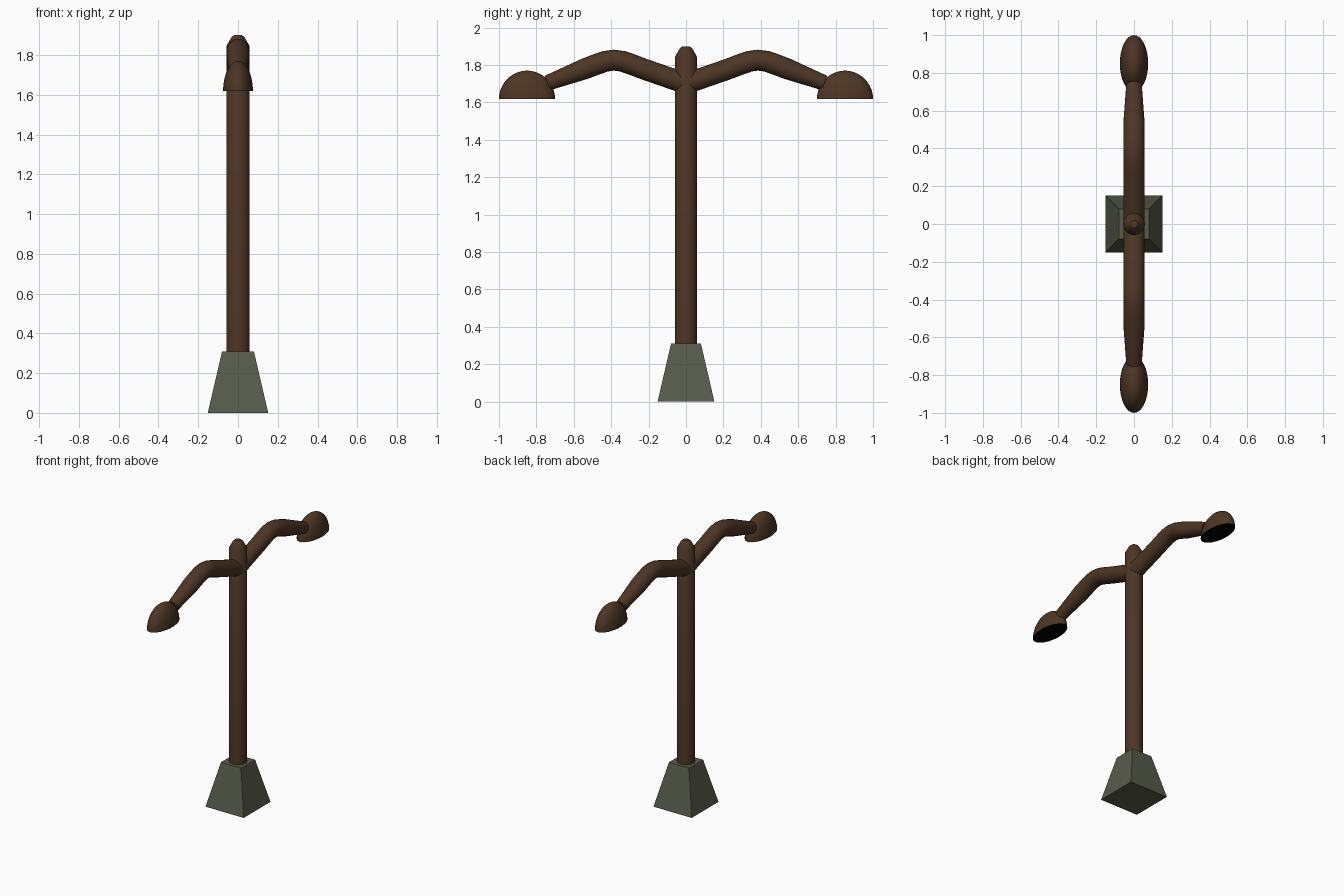
import bpy, bmesh, math
from mathutils import Vector

if "Cube" in bpy.data.objects:
    bpy.data.objects.remove(bpy.data.objects["Cube"])


def material(name, rgb):
    m = bpy.data.materials.new(name)
    m.diffuse_color = (*rgb, 1)
    m.use_nodes = True
    m.node_tree.nodes["Principled BSDF"].inputs["Base Color"].default_value = m.diffuse_color
    return m


BROWN = material("brown_metal", (0.075, 0.037, 0.018))
STONE = material("grey_stone", (0.095, 0.105, 0.07))
BLACK = material("black_glass", (0, 0, 0))


def make(name, bm, mats, smooth=True):
    bmesh.ops.recalc_face_normals(bm, faces=bm.faces)
    me = bpy.data.meshes.new(name)
    bm.to_mesh(me)
    bm.free()
    ob = bpy.data.objects.new(name, me)
    bpy.context.collection.objects.link(ob)
    for m in mats:
        me.materials.append(m)
    if smooth:
        bpy.ops.object.select_all(action='DESELECT')
        ob.select_set(True)
        bpy.context.view_layer.objects.active = ob
        bpy.ops.object.shade_smooth_by_angle(angle=math.radians(35))
    return ob


def loft(rings):
    """Skin a list of vertex-position rings and cap both ends."""
    bm = bmesh.new()
    loops = [[bm.verts.new(p) for p in ring] for ring in rings]
    n = len(loops[0])
    for a, b in zip(loops, loops[1:]):
        for i in range(n):
            j = (i + 1) % n
            bm.faces.new((a[i], a[j], b[j], b[i]))
    bm.faces.new(loops[0][::-1])
    bm.faces.new(loops[-1])
    return bm


def circle(centre, rx, ry, n, u=Vector((1, 0, 0)), v=Vector((0, 1, 0))):
    return [Vector(centre) + u * rx * math.cos(t) + v * ry * math.sin(t)
            for t in (2 * math.pi * i / n for i in range(n))]


# Tapered square base
square = [(-1, -1), (1, -1), (1, 1), (-1, 1)]
make("base", loft([[(x * h, y * h, z) for x, y in square]
                   for h, z in ((0.152, 0), (0.08, 0.31))]), [STONE], smooth=False)

# Pole with chamfered, rounded tip
profile = [(0.058, 0.30), (0.058, 1.845), (0.034, 1.888), (0.02, 1.9)]
make("pole", loft([circle((0, 0, z), r, r, 32) for r, z in profile]), [BROWN])

# Bent arm path: y, z, radius
path = [(0, 1.70, 0.056), (0.23, 1.78, 0.056), (0.29, 1.803, 0.056),
        (0.34, 1.82, 0.056), (0.385, 1.826, 0.056), (0.43, 1.82, 0.056),
        (0.48, 1.803, 0.056), (0.54, 1.78, 0.056), (0.74, 1.704, 0.041)]


def arm(side):
    pts = [Vector((0, side * y, z)) for y, z, r in path]
    rings = []
    for i, p in enumerate(pts):
        d = (pts[min(i + 1, len(pts) - 1)] - pts[max(i - 1, 0)]).normalized()
        r = path[i][2]
        rings.append(circle(p, r, r, 24, v=d.cross(Vector((1, 0, 0)))))
    return loft(rings)


def lamp(side):
    # Half ellipsoid with a dark underside
    steps = 12
    rings = [circle((0, side * 0.85, 1.618 + 0.152 * math.sin(a)),
                    0.075 * math.cos(a), 0.15 * math.cos(a), 32)
             for a in (math.pi / 2 * k / (steps + 0.3) for k in range(steps + 1))]
    bm = loft(rings)
    bm.faces.ensure_lookup_table()
    bm.faces[-2].material_index = 1
    return bm


for side, label in ((-1, "front"), (1, "back")):
    make(label + "_arm", arm(side), [BROWN])
    make(label + "_lamp", lamp(side), [BROWN, BLACK])
